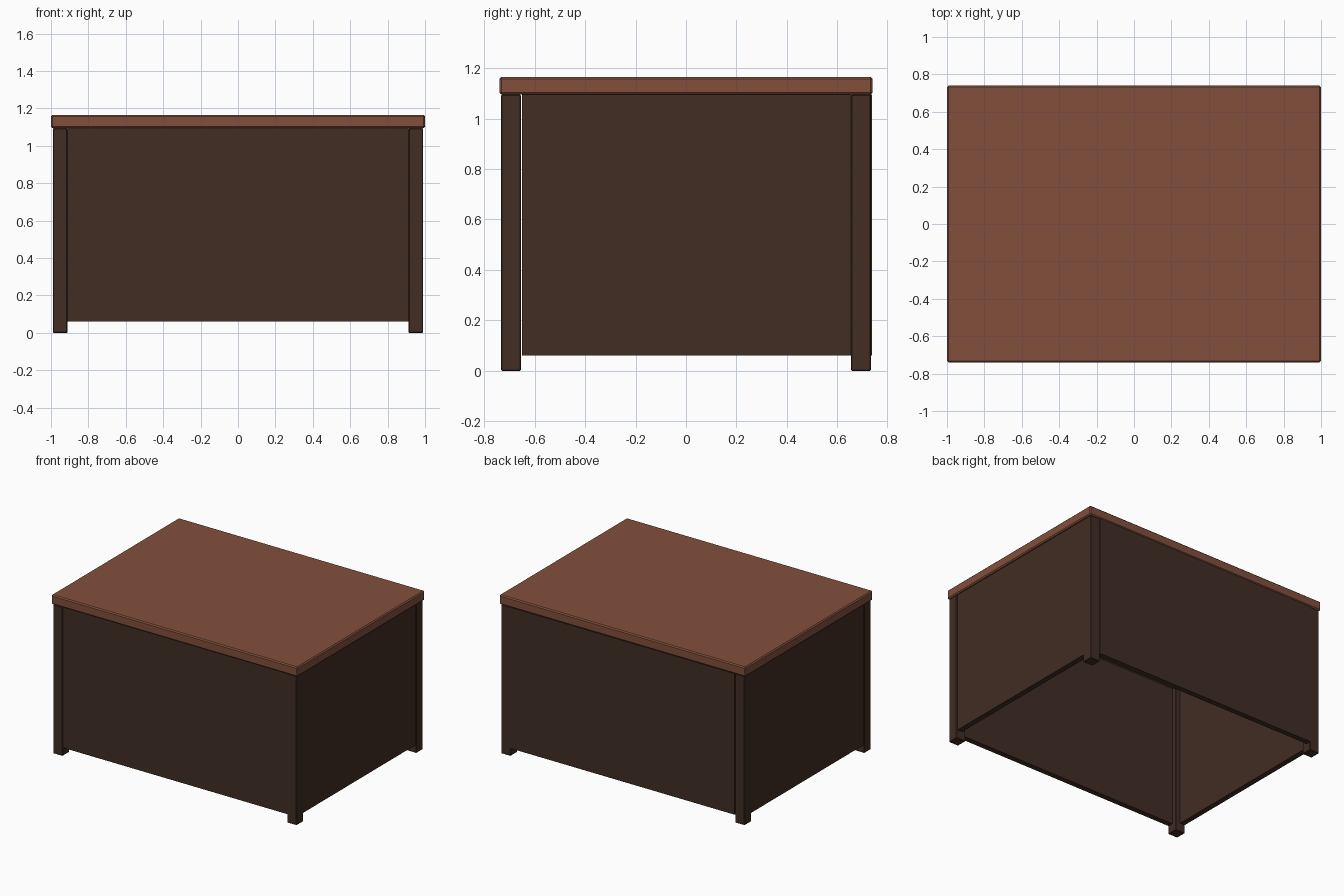
import bpy
import bmesh

cube = bpy.data.objects.get("Cube")
if cube:
    bpy.data.objects.remove(cube, do_unlink=True)


def material(name, colour):
    mat = bpy.data.materials.new(name)
    mat.use_nodes = True
    mat.diffuse_color = (*colour, 1)
    bsdf = mat.node_tree.nodes["Principled BSDF"]
    bsdf.inputs["Base Color"].default_value = (*colour, 1)
    bsdf.inputs["Roughness"].default_value = 0.7
    return mat


def box(name, low, high, mat, bevel=0.0):
    """Box between two corners, with an optional chamfer."""
    bm = bmesh.new()
    bmesh.ops.create_cube(bm, size=1)
    for v in bm.verts:
        v.co = [(a + b) / 2 + c * (b - a) for a, b, c in zip(low, high, v.co)]
    mesh = bpy.data.meshes.new(name)
    bm.to_mesh(mesh)
    bm.free()
    mesh.materials.append(mat)
    obj = bpy.data.objects.new(name, mesh)
    bpy.context.collection.objects.link(obj)
    if bevel:
        mod = obj.modifiers.new("chamfer", "BEVEL")
        mod.width = bevel
        mod.segments = 1
    return obj


top_wood = material("red brown wood", (0.223, 0.078, 0.045))
dark_wood = material("dark brown wood", (0.053, 0.026, 0.017))

LEG_X, LEG_Y, LEG = 0.99, 0.733, 0.078
TOP, BOTTOM, THICK = 1.095, 0.06, 0.04

# Table top
box("table_top", (-1, -0.74, TOP), (1, 0.74, 1.165), top_wood, 0.008)

# Corner legs
for sx, side in ((-1, "right"), (1, "left")):
    for sy, end in ((-1, "front"), (1, "back")):
        xs = sorted((sx * LEG_X, sx * (LEG_X - LEG)))
        ys = sorted((sy * LEG_Y, sy * (LEG_Y - LEG)))
        box(f"{end}_{side}_leg", (xs[0], ys[0], 0), (xs[1], ys[1], TOP), dark_wood, 0.004)

    # Side panel, with a narrow gap behind the front leg
    xs = sorted((sx * 0.985, sx * (0.985 - THICK)))
    box(f"{side}_panel", (xs[0], -0.65, BOTTOM), (xs[1], 0.656, TOP), dark_wood)

# Front panel is set in slightly, back panel stands out slightly
inner = LEG_X - LEG
box("front_panel", (-inner, -0.728, BOTTOM), (inner, -0.728 + THICK, TOP), dark_wood)
box("back_panel", (-inner, 0.738 - THICK, BOTTOM), (inner, 0.738, TOP), dark_wood)
